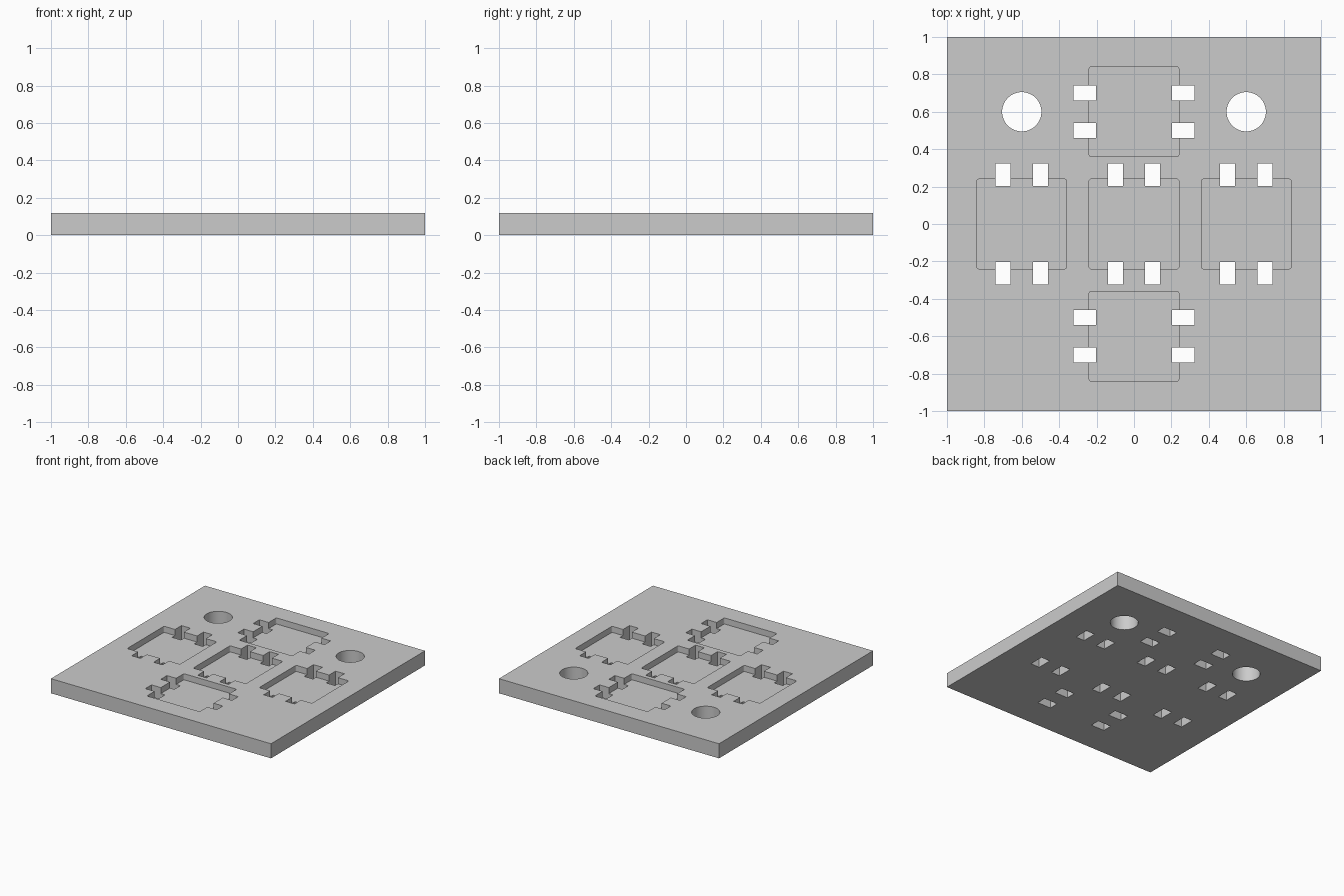
import bpy
import bmesh
from math import pi
from mathutils import Matrix, Vector

default = bpy.data.objects.get("Cube")
if default:
    bpy.data.objects.remove(default, do_unlink=True)

THICK = 0.12
POCKET_DEPTH = 0.05
SPACING = 0.6

grey = bpy.data.materials.new("plain grey")
grey.use_nodes = True
colour = (0.6, 0.6, 0.6, 1)
grey.diffuse_color = colour
grey.node_tree.nodes["Principled BSDF"].inputs["Base Color"].default_value = colour


def add_box(bm, center, size, turn=0.0, at=(0, 0, 0), corner=0.0):
    """Box in a local frame turned about z and moved to `at`, with rounded upright edges."""
    frame = Matrix.Translation(at) @ Matrix.Rotation(turn, 4, "Z")
    matrix = frame @ Matrix.Translation(center) @ Matrix.Diagonal((*size, 1))
    verts = bmesh.ops.create_cube(bm, size=1, matrix=matrix)["verts"]
    if corner:
        edges = {e for v in verts for e in v.link_edges}
        upright = [e for e in edges
                   if abs((e.verts[0].co - e.verts[1].co).normalized().z) > 0.9]
        bmesh.ops.bevel(bm, geom=upright, offset=corner, segments=4,
                        profile=0.5, affect="EDGES")


def make_object(name, bm):
    mesh = bpy.data.meshes.new(name)
    bm.to_mesh(mesh)
    bm.free()
    mesh.materials.append(grey)
    obj = bpy.data.objects.new(name, mesh)
    bpy.context.collection.objects.link(obj)
    return obj


# Plate
bm = bmesh.new()
add_box(bm, (0, 0, THICK / 2), (2, 2, THICK))
plate = make_object("plate", bm)

# Five square pockets in a cross, each with two pairs of through slots;
# the front and back ones are turned a quarter
stations = [((0, 0, 0), 0), ((-SPACING, 0, 0), 0), ((SPACING, 0, 0), 0),
            ((0, SPACING, 0), pi / 2), ((0, -SPACING, 0), pi / 2)]
pockets, slots, holes = bmesh.new(), bmesh.new(), bmesh.new()
for at, turn in stations:
    floor = THICK - POCKET_DEPTH
    add_box(pockets, (0, 0, floor + 0.1), (0.48, 0.48, 0.2), turn, at, corner=0.012)
    for sx in (-1, 1):
        for sy in (-1, 1):
            add_box(slots, (sx * 0.1, sy * 0.263, THICK / 2),
                    (0.08, 0.122, 0.3), turn, at)

# Two round mounting holes near the back
for side in (-1, 1):
    bmesh.ops.create_cone(holes, cap_ends=True, segments=64, radius1=0.105,
                          radius2=0.105, depth=0.3,
                          matrix=Matrix.Translation((side * 0.6, 0.6, THICK / 2)))

# Cut the plate, one set of openings at a time
bpy.ops.object.select_all(action="DESELECT")
plate.select_set(True)
bpy.context.view_layer.objects.active = plate
for name, shape in (("pocket_cutter", pockets), ("slot_cutter", slots),
                    ("hole_cutter", holes)):
    cutter = make_object(name, shape)
    cutter.hide_render = True
    cut = plate.modifiers.new(name, "BOOLEAN")
    cut.operation = "DIFFERENCE"
    cut.solver = "EXACT"
    cut.object = cutter
    bpy.ops.object.modifier_apply(modifier=cut.name)
    bpy.data.objects.remove(cutter, do_unlink=True)

bpy.ops.object.shade_smooth_by_angle(angle=pi / 6)
